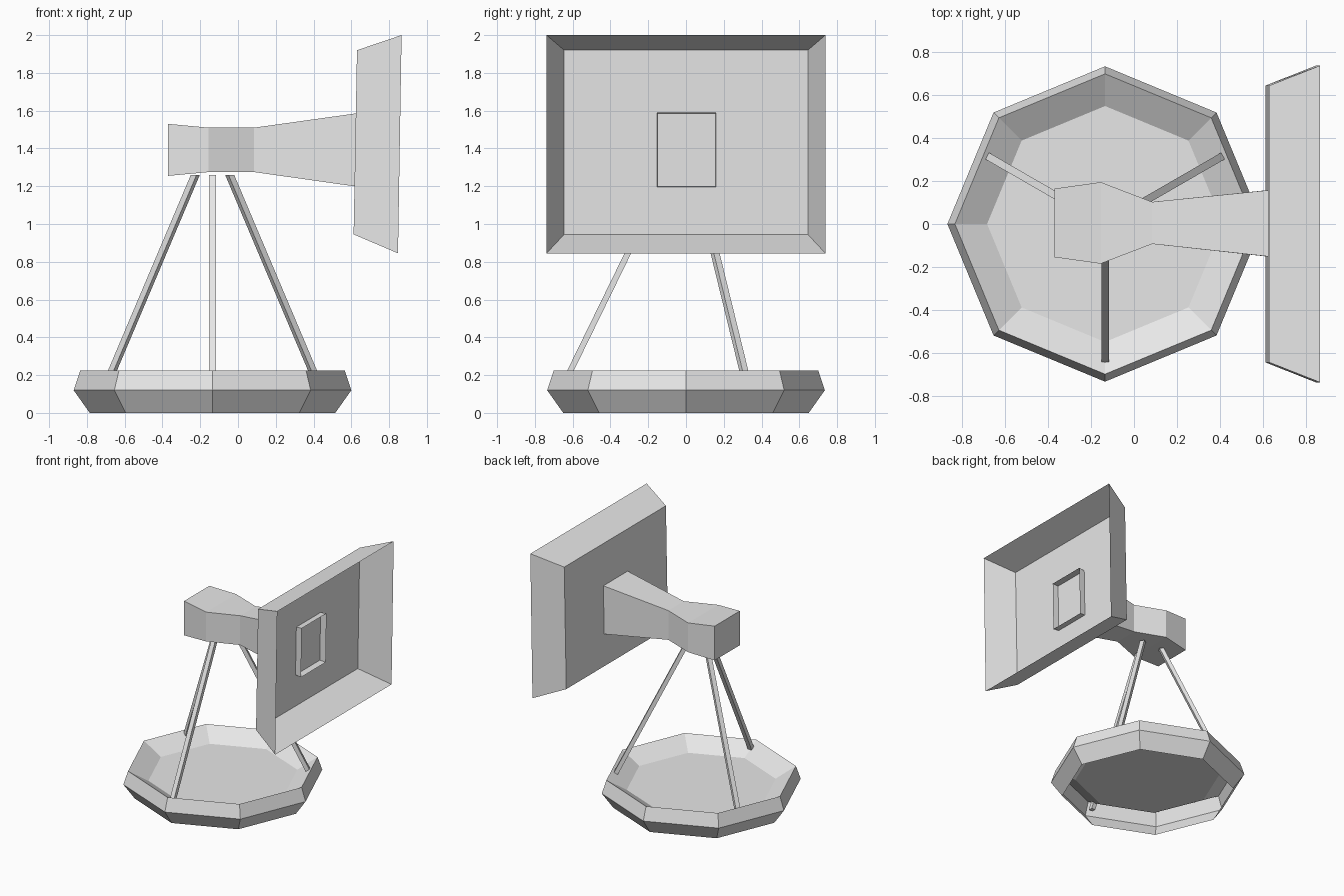
import bpy
import bmesh
import math

if "Cube" in bpy.data.objects:
    bpy.data.objects.remove(bpy.data.objects["Cube"])

grey = bpy.data.materials.new("light grey")
grey.diffuse_color = (0.8, 0.8, 0.8, 1)
grey.use_nodes = True
grey.node_tree.nodes["Principled BSDF"].inputs["Base Color"].default_value = grey.diffuse_color

CX = -0.135  # centre of the base and tripod


def loft(name, rings, cap_start=False, cap_end=False):
    """Skin a list of equal-sized point rings into one flat-shaded mesh."""
    bm = bmesh.new()
    loops = [[bm.verts.new(p) for p in ring] for ring in rings]
    for a, b in zip(loops, loops[1:]):
        n = len(a)
        for i in range(n):
            j = (i + 1) % n
            bm.faces.new((a[i], a[j], b[j], b[i]))
    if cap_start:
        bm.faces.new(loops[0][::-1])
    if cap_end:
        bm.faces.new(loops[-1])
    bmesh.ops.recalc_face_normals(bm, faces=bm.faces[:])
    mesh = bpy.data.meshes.new(name)
    bm.to_mesh(mesh)
    bm.free()
    mesh.materials.append(grey)
    obj = bpy.data.objects.new(name, mesh)
    bpy.context.collection.objects.link(obj)
    return obj


def octagon(r, z):
    return [(CX + r * math.cos(i * math.pi / 4), r * math.sin(i * math.pi / 4), z)
            for i in range(8)]


def rect(x_low, x_high, half_y, z_low, z_high, y=0.0):
    """Upright rectangle across the x axis, leaning from x_low to x_high."""
    return [(x_low, y - half_y, z_low), (x_low, y + half_y, z_low),
            (x_high, y + half_y, z_high), (x_high, y - half_y, z_high)]


# Octagonal dish base: open underneath, sunken floor inside
loft("base_dish", [octagon(0.65, 0), octagon(0.735, 0.12),
                   octagon(0.70, 0.225), octagon(0.55, 0.135)], cap_end=True)


# Three splayed square legs, cut level at both ends
def leg_ring(angle, r, z, h=0.0175):
    c, s = math.cos(angle), math.sin(angle)
    return [(CX + (r + u) * c - v * s, (r + u) * s + v * c, z)
            for u, v in ((-h, -h), (h, -h), (h, h), (-h, h))]


for k, deg in enumerate((30, 150, 270)):
    a = math.radians(deg)
    loft(f"leg_{k + 1}", [leg_ring(a, 0.655, 0.135), leg_ring(a, 0.105, 1.26)],
         cap_start=True, cap_end=True)

# Waisted arm: closed at the rear, open end poking through the panel
loft("horn_arm", [rect(-0.37, -0.37, 0.16, 1.255, 1.53, 0.005),
                  rect(-0.155, -0.155, 0.19, 1.275, 1.51, 0.005),
                  rect(0.085, 0.085, 0.098, 1.275, 1.51, 0.005),
                  rect(0.615, 0.622, 0.154, 1.20, 1.585, 0.003),
                  rect(0.667, 0.674, 0.157, 1.195, 1.59, 0.003)], cap_start=True)

# Shallow flared panel, open towards +x
loft("flared_panel", [rect(0.612, 0.63, 0.645, 0.945, 1.92),
                      rect(0.847, 0.866, 0.738, 0.845, 2.0)], cap_start=True)
